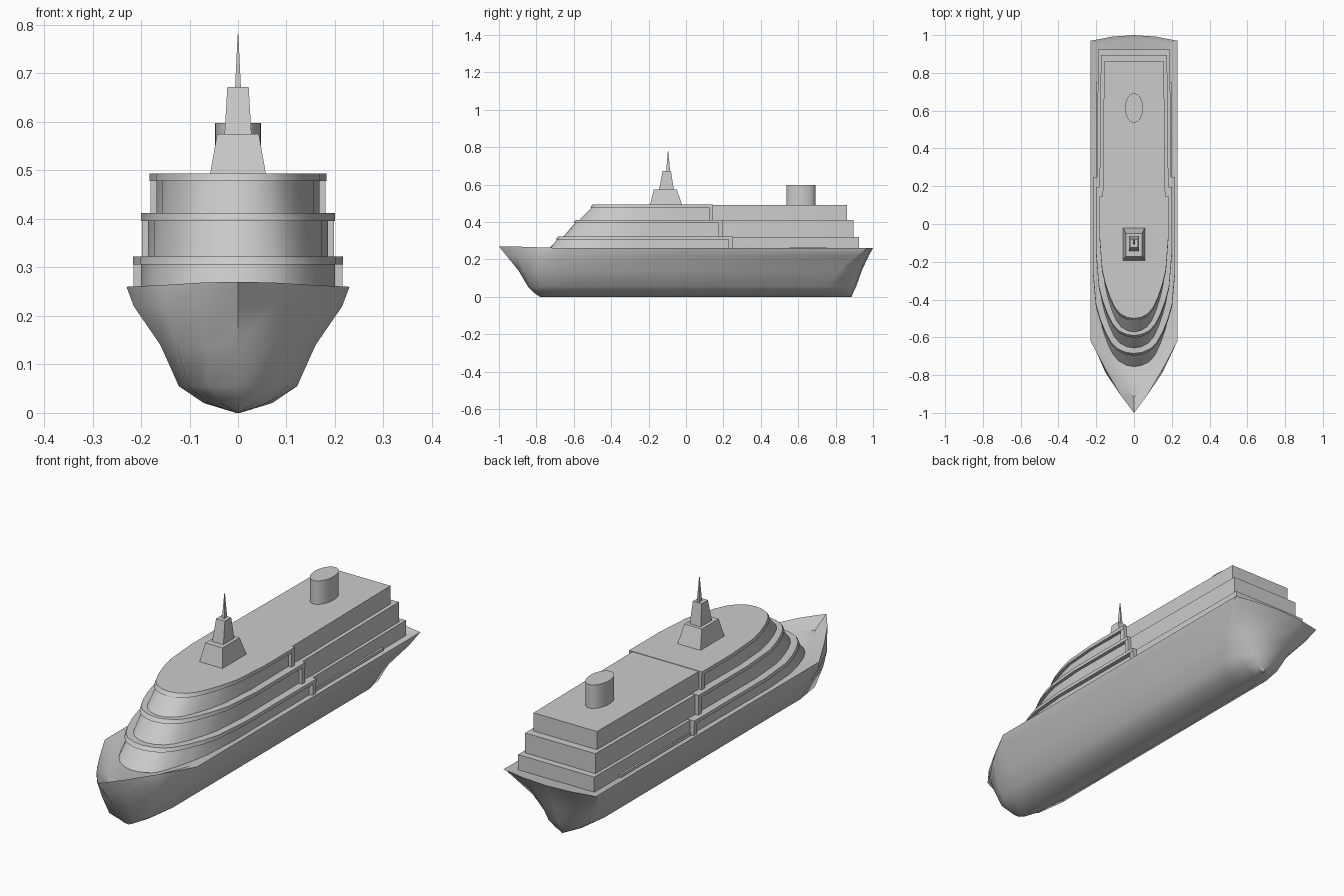
import bpy, bmesh, math

if "Cube" in bpy.data.objects:
    bpy.data.objects.remove(bpy.data.objects["Cube"])


def loft(name, rings, angle=None):
    """Skin closed rings of equal point count and cap both ends."""
    bm = bmesh.new()
    rows = [[bm.verts.new(p) for p in r] for r in rings]
    n = len(rows[0])
    for a, b in zip(rows, rows[1:]):
        for i in range(n):
            j = (i + 1) % n
            bm.faces.new((a[i], a[j], b[j], b[i]))
    bm.faces.new(rows[0])
    bm.faces.new(rows[-1])
    bmesh.ops.recalc_face_normals(bm, faces=bm.faces[:])
    me = bpy.data.meshes.new(name)
    bm.to_mesh(me)
    bm.free()
    ob = bpy.data.objects.new(name, me)
    bpy.context.collection.objects.link(ob)
    if angle:
        bpy.context.view_layer.objects.active = ob
        bpy.ops.object.select_all(action='DESELECT')
        ob.select_set(True)
        bpy.ops.object.shade_smooth_by_angle(angle=math.radians(angle))
    return ob


def mirrored(half):
    """Half outline from bow centre to stern -> closed ring."""
    other = [(-x, y, z) for x, y, z in half if x > 1e-6]
    return half + other[::-1]


def rect(hx, y0, y1, z, cx=0):
    return [(cx - hx, y0, z), (cx + hx, y0, z), (cx + hx, y1, z), (cx - hx, y1, z)]


# Hull: horizontal outlines, blunt low down and pointed at deck level
def hull_ring(z, w, bow, shoulder, stern, blunt, bow_rise=0.0):
    L = shoulder - bow
    mix = lambda a, b: a + (b - a) * blunt
    half = [(0, bow, z + bow_rise),
            (w * mix(.30, .50), bow + L * mix(.24, .06), z + bow_rise * .9),
            (w * mix(.65, .85), bow + L * mix(.60, .35), z + bow_rise * .4),
            (w, shoulder, z), (w, 0, z),
            (w, mix(stern - .03, stern - .16), z),
            (w * mix(.95, .85), stern - mix(.028, .06), z),
            (w * mix(.5, .45), stern - .008, z), (0, stern, z)]
    return mirrored(half)


hull_rings = [
    hull_ring(.000, .004, -.78, -.40, .885, 1),
    hull_ring(.020, .070, -.81, -.55, .893, 1),
    hull_ring(.055, .122, -.845, -.64, .91, .95),
    hull_ring(.140, .160, -.895, -.66, .94, .7),
    hull_ring(.220, .215, -.96, -.64, .977, .25),
    hull_ring(.260, .230, -1.0, -.62, 1.0, 0, .01),
    hull_ring(.252, .196, -.92, -.60, .98, 0, -.025),
]
loft("hull", hull_rings, 40)


# Superstructure: three stepped tiers with rounded sloping fronts
def tier_half(w, front, end, end_w, z):
    plan = [(0, 0), (.2, .006), (.4, .025), (.56, .06), (.7, .115),
            (.83, .185), (.93, .26), (1, .43)]
    half = [(w * a, front + b, z) for a, b in plan]
    return half + [(end_w, end, z)]


tiers = [  # z0, z1, body width, lip width, base front, lip front, lip end, aft width, aft end
    (.235, .322, .200, .217, -.755, -.685, .25, .190, .925),
    (.318, .412, .186, .200, -.660, -.590, .195, .175, .895),
    (.408, .494, .168, .182, -.575, -.500, .145, .158, .860),
]
for i, (z0, z1, w, lw, f0, f1, e, aw, ay) in enumerate(tiers, 1):
    body = [mirrored(tier_half(w, f0, ay, aw, z0)),
            mirrored(tier_half(w, f1 + .01, ay, aw, z1 - .002))]
    loft(f"deck_tier_{i}", body, 35)
    lip = [mirrored(tier_half(lw, f1 - .012, e, lw, z1 - .016)),
           mirrored(tier_half(lw, f1, e, lw, z1))]
    loft(f"balcony_rim_{i}", lip, 35)
    # Pillar closing each rim
    for side in (-1, 1):
        x = side * (lw - .013)
        loft(f"rim_pillar_{i}", [rect(.011, e - .022, e, z, x) for z in (z0, z1 - .01)])

# Low side ledge on the lowest deck
loft("side_ledge", [rect(.201, .24, .75, .24), rect(.201, .24, .75, .266)])

# Tower and mast
loft("tower_base", [rect(.058, -.193, -.02, .49), rect(.043, -.172, -.05, .575)])
loft("tower_top", [rect(.028, -.145, -.065, .57), rect(.022, -.125, -.08, .672)])
loft("mast", [rect(.006, -.106, -.085, .67), rect(.0008, -.097, -.094, .78)])

# Oval funnel
oval = [(math.cos(t * math.tau / 32), math.sin(t * math.tau / 32)) for t in range(32)]
loft("funnel", [[(.047 * c, .614 + .078 * s, z) for c, s in oval] for z in (.485, .598)], 40)
